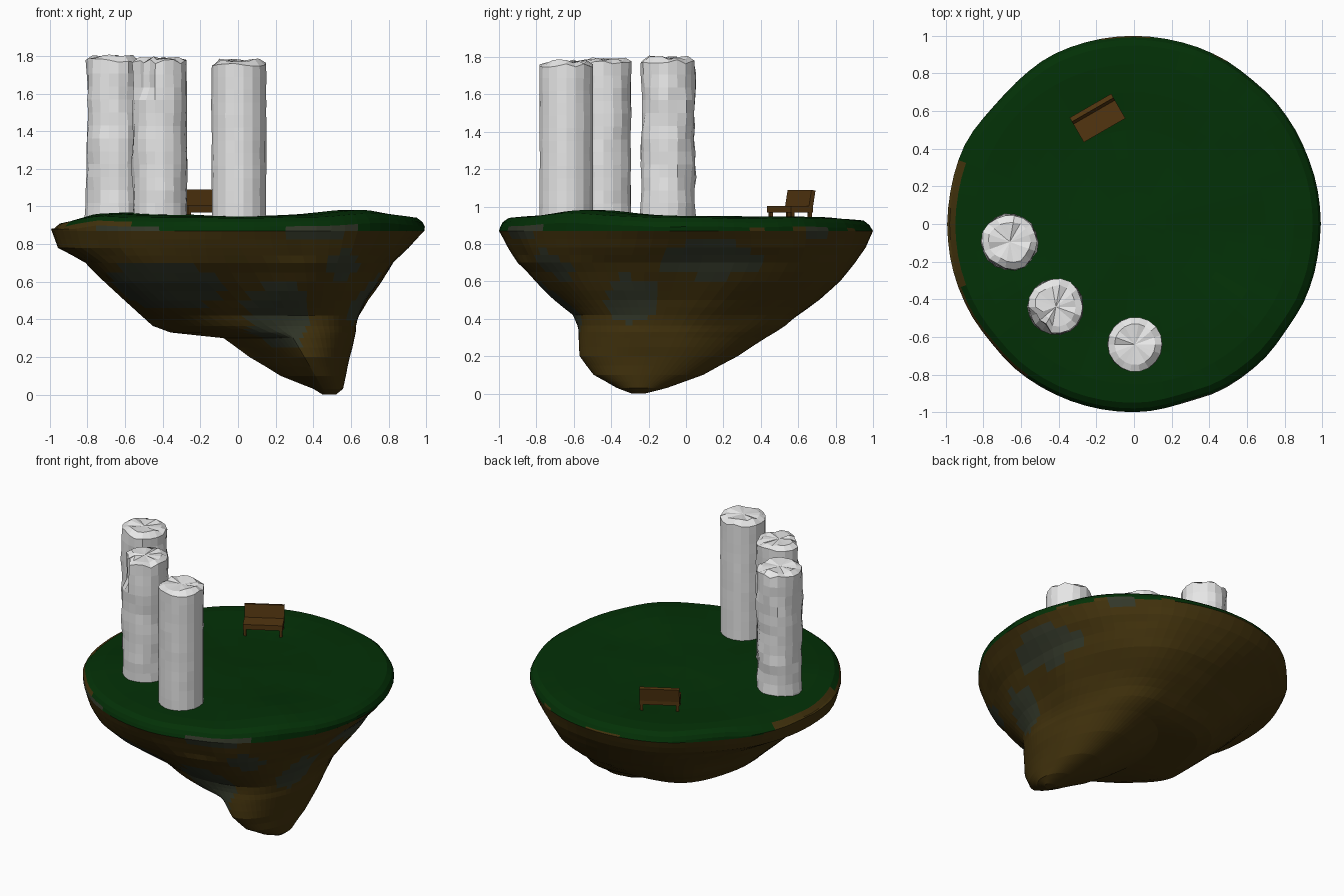
import bpy, bmesh, math, random
from mathutils import Vector, Matrix, noise

if "Cube" in bpy.data.objects:
    bpy.data.objects.remove(bpy.data.objects["Cube"])

random.seed(4)


def material(name, rgb):
    m = bpy.data.materials.new(name)
    m.diffuse_color = (*rgb, 1)
    m.use_nodes = True
    m.node_tree.nodes["Principled BSDF"].inputs["Base Color"].default_value = m.diffuse_color
    return m


GRASS = material("grass green", (0.001, 0.030, 0.002))
EARTH = material("earth brown", (0.056, 0.033, 0.004))
ROCK = material("rock grey", (0.035, 0.042, 0.024))
STONE = material("pale stone", (0.80, 0.80, 0.80))
WOOD = material("bench wood", (0.085, 0.036, 0.005))


def finish(bm, name, *mats):
    bmesh.ops.recalc_face_normals(bm, faces=bm.faces)
    me = bpy.data.meshes.new(name)
    bm.to_mesh(me)
    bm.free()
    for m in mats:
        me.materials.append(m)
    ob = bpy.data.objects.new(name, me)
    bpy.context.collection.objects.link(ob)
    return ob


def loft(bm, rings, bottom, top):
    """Skin closed rings of points and fan both ends to a centre point."""
    vs = [[bm.verts.new(p) for p in ring] for ring in rings]
    n = len(vs[0])
    for a, b in zip(vs, vs[1:]):
        for i in range(n):
            j = (i + 1) % n
            bm.faces.new((a[i], a[j], b[j], b[i]))
    for ring, tip in ((vs[0], bottom), (vs[-1], top)):
        c = bm.verts.new(tip)
        for i in range(n):
            bm.faces.new((ring[i], ring[(i + 1) % n], c))


def lerp(a, b, t):
    return a + (b - a) * t


def bump(x, y, cx, cy, w):
    return math.exp(-((x - cx) ** 2 + (y - cy) ** 2) / w)


def ground(x, y):
    return (0.947 + 0.034 * bump(x, y, 0.6, -0.5, 0.08)
            + 0.018 * bump(x, y, -0.55, -0.4, 0.1)
            - 0.03 * bump(x, y, -0.15, 0.45, 0.12)
            - 0.015 * max(0, y - 0.7) / 0.3
            - 0.04 * max(0, -x - 0.75) / 0.25)


def rim_factor(a):
    """Uneven outline of the island's rim."""
    return 1 - 0.035 * max(0, noise.noise(Vector((math.cos(a) * 2.2, math.sin(a) * 2.2, 7)))) \
        * abs(math.sin(2 * a))


# ---- island: stacked lopsided rings
# z, x min, x max, y min, y max, squareness of the front-left, back-left and right quarters
LEVELS = [(0.0, 0.45, 0.52, -0.29, -0.22, 2, 2, 2), (0.03, 0.40, 0.56, -0.37, -0.10, 1.6, 2, 2),
          (0.10, 0.22, 0.58, -0.49, 0.10, 1.1, 2, 2), (0.20, 0.05, 0.60, -0.56, 0.28, 1, 2.1, 2),
          (0.30, -0.07, 0.63, -0.575, 0.42, 1.1, 2.4, 2),
          (0.33, -0.36, 0.64, -0.58, 0.47, 1.5, 3.2, 2),
          (0.365, -0.46, 0.645, -0.585, 0.53, 1.8, 3, 2),
          (0.42, -0.52, 0.66, -0.60, 0.60, 2.1, 2.6, 2.05),
          (0.50, -0.60, 0.69, -0.69, 0.71, 2.4, 2.4, 2.15),
          (0.60, -0.70, 0.75, -0.80, 0.82, 2.6, 2.2, 2.3),
          (0.70, -0.81, 0.82, -0.90, 0.90, 2.5, 2.1, 2.3),
          (0.78, -0.96, 0.91, -0.95, 0.96, 2.1, 2, 2.15),
          (0.87, -0.99, 0.99, -1.0, 1.0, 2, 2, 2)]
SEG = 72


def island_ring(z, xl, xr, yl, yr, fl, bl, rt):
    t = min(z / 0.8, 1)
    cx, cy = lerp(0.47, 0, t), lerp(-0.25, 0, t)
    wob = 0.035 * math.sin(math.pi * min(z / 0.87, 1))
    ring = []
    for i in range(SEG):
        a = math.tau * i / SEG
        c, s = math.cos(a), math.sin(a)
        p = 2 / (rt if c > 0 else bl if s > 0 else fl)
        u = math.copysign(abs(c) ** p, c)
        v = math.copysign(abs(s) ** p, s)
        k = rim_factor(a) if z > 0.7 else 1
        x = cx + k * u * ((xr - cx) if c > 0 else (cx - xl))
        y = cy + k * v * ((yr - cy) if s > 0 else (cy - yl))
        k = noise.noise(Vector((x * 3, y * 3, z * 4))) * wob
        ring.append((x + c * k, y + s * k, z))
    return ring


rings = []
for a, b in zip(LEVELS, LEVELS[1:]):
    for t in (0, 0.5):
        rings.append(island_ring(*[lerp(p, q, t) for p, q in zip(a, b)]))
rings.append(island_ring(*LEVELS[-1]))
for r, drop in ((0.993, 0.055), (0.98, 0.03), (0.95, 0.008), (0.85, 0), (0.7, 0),
                (0.6, 0), (0.5, 0), (0.35, 0), (0.17, 0)):
    ring = []
    for i in range(SEG):
        a = math.tau * i / SEG
        k = r * (rim_factor(a) if r > 0.9 else 1)
        x, y = k * math.cos(a), k * math.sin(a)
        n = noise.noise(Vector((x * 4, y * 4, 2))) * 0.006
        ring.append((x, y, max(ground(x, y) - drop, 0.88) + n))
    rings.append(ring)
bm = bmesh.new()
loft(bm, rings, (0.485, -0.255, 0), (0, 0, ground(0, 0)))

# Exposed rock patches: centre and half sizes of ellipsoids
PATCHES = [((-0.42, -0.7, 0.57), (0.34, 0.5, 0.13)), ((0.21, -0.7, 0.41), (0.17, 0.45, 0.20)),
           ((0.7, -0.3, 0.50), (0.25, 0.15, 0.13)), ((0.9, 0.13, 0.71), (0.3, 0.29, 0.10)),
           ((0.56, -0.7, 0.69), (0.09, 0.3, 0.08)), ((0.45, -0.9, 0.87), (0.26, 0.2, 0.03)),
           ((0.7, 0.7, 0.87), (0.12, 0.12, 0.05)), ((-0.6, -0.8, 0.88), (0.2, 0.2, 0.025))]
for f in bm.faces:
    p = f.calc_center_median()
    edge = 0.87 + 0.04 * max(0, min(1, (-p.x - 0.3) / 0.5)) * (p.y < 0.3)
    edge += 0.03 * max(0, noise.noise(p * 3))
    rock = any(sum(((p[i] - c[i]) / h[i]) ** 2 for i in range(3)) < 1 for c, h in PATCHES)
    if p.z > edge and not (rock and p.z < 0.9):
        f.material_index = 0
    else:
        f.material_index = 2 if rock else 1
finish(bm, "island", GRASS, EARTH, ROCK)


# ---- stone pillars, more or less weathered
def pillar(name, x, y, top, rough, chip=None):
    sides, steps, radius, base = 18, 13, 0.145, 0.88
    rings = []
    for k in range(steps + 2):
        z = base + (top - 0.025 - base) * min(k, steps) / steps
        r = radius
        if k > steps:
            z, r = top - 0.005, radius * 0.75
        ring = []
        for i in range(sides):
            a = math.tau * i / sides
            d = Vector((math.cos(a), math.sin(a), 0))
            n = noise.noise(Vector((x, y, z)) * 6 + d * 1.3)
            rr = r + rough * (n * 0.8 + random.uniform(-0.2, 0.2))
            if chip is not None and z > top - 0.17 and math.cos(a - chip) > 0.85:
                rr -= 0.035
            zz = z + (random.uniform(-0.012, 0.012) if k >= steps else 0)
            ring.append((x + d.x * rr, y + d.y * rr, zz))
        rings.append(ring)
    bm = bmesh.new()
    loft(bm, rings, (x, y, base), (x, y, top - 0.008))
    finish(bm, name, STONE)


pillar("left_pillar", -0.66, -0.095, 1.80, 0.02)
pillar("middle_pillar", -0.415, -0.44, 1.795, 0.013, math.radians(222))
pillar("front_pillar", 0.005, -0.64, 1.78, 0.004)

# ---- bench, turned on the grass
PLACE = Matrix.Translation((-0.195, 0.565, 0)) @ Matrix.Rotation(math.radians(30), 4, 'Z')


def board(name, centre, size, tilt=0):
    bm = bmesh.new()
    bmesh.ops.create_cube(bm, size=1)
    m = PLACE @ Matrix.Translation(centre) @ Matrix.Rotation(math.radians(tilt), 4, 'X')
    bmesh.ops.transform(bm, matrix=m @ Matrix.Diagonal((*size, 1)), verts=bm.verts)
    finish(bm, name, WOOD)


board("bench_seat", (0, -0.01, 0.986), (0.255, 0.135, 0.035))
board("bench_back", (0, 0.052, 1.036), (0.255, 0.025, 0.104), -10)
for sx in (-1, 1):
    for sy, label in ((-0.063, "front"), (0.045, "rear")):
        side = "left" if sx < 0 else "right"
        board(f"bench_{label}_{side}_leg", (sx * 0.115, sy, 0.938), (0.018, 0.018, 0.075))
